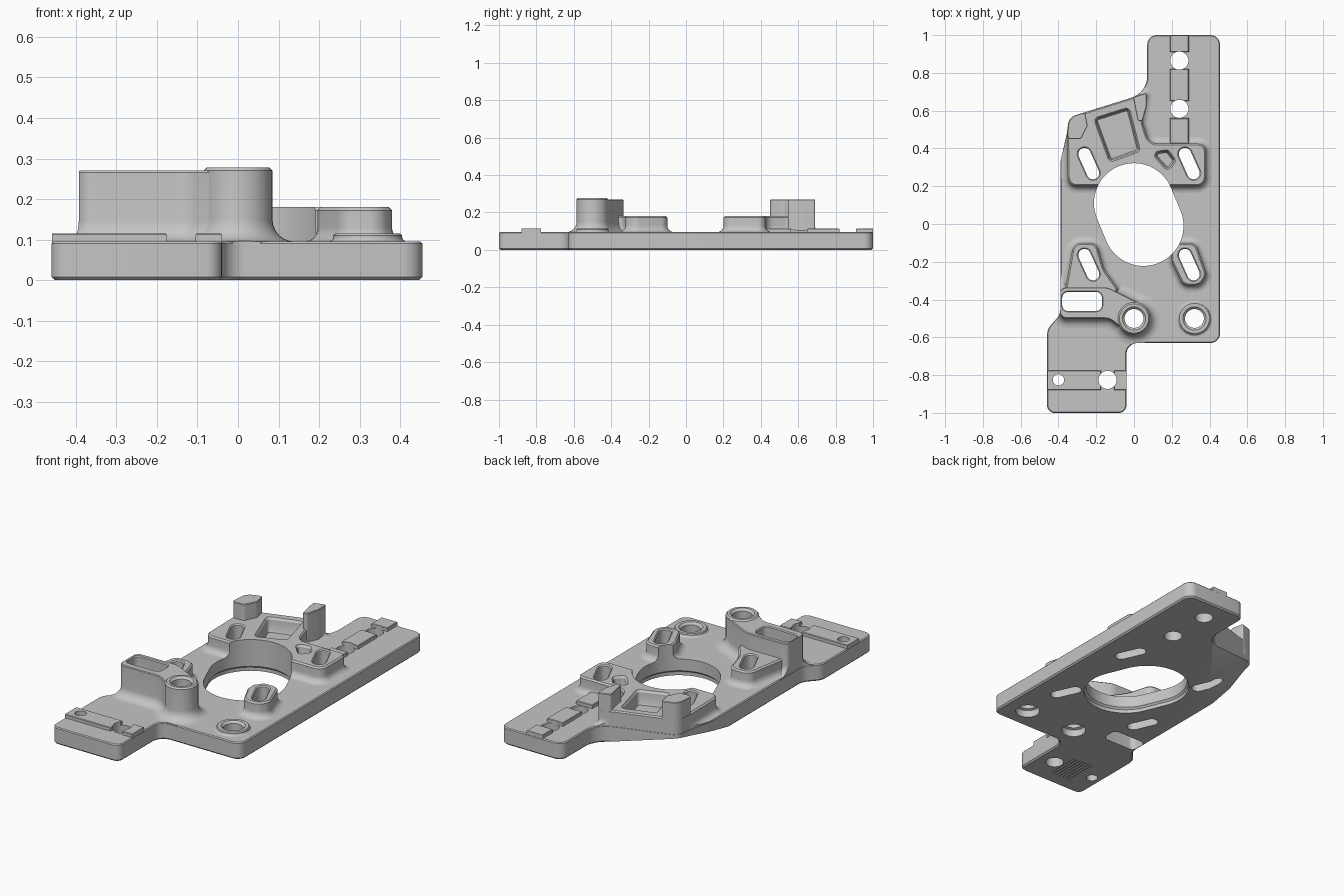
import bpy, bmesh, math
from mathutils import Vector

if "Cube" in bpy.data.objects:
    bpy.data.objects.remove(bpy.data.objects["Cube"], do_unlink=True)

grey = bpy.data.materials.new("machined grey")
grey.use_nodes = True
grey.diffuse_color = (0.56, 0.56, 0.56, 1)
grey.node_tree.nodes["Principled BSDF"].inputs["Base Color"].default_value = (0.56, 0.56, 0.56, 1)

TOP = 0.095     # top of the plate
STEP = 0.18     # low bosses
HIGH = 0.27     # tall block and posts


def rounded(corners, radius=0.03):
    """Polygon with circular corners; each corner is (x, y[, radius])."""
    out, n = [], len(corners)
    for i, corner in enumerate(corners):
        c, before, after = (Vector(corners[j % n][:2]) for j in (i, i - 1, i + 1))
        r = corner[2] if len(corner) > 2 else radius
        a, b = before - c, after - c
        half = a.angle(b) / 2
        t = min(r / math.tan(half), 0.48 * a.length, 0.48 * b.length)
        p, q, w = c + a.normalized() * t, c + b.normalized() * t, math.sin(half)
        for k in range(9):
            s = k / 8
            u, v, m = (1 - s) ** 2, s * s, 2 * s * (1 - s) * w
            out.append((p * u + c * m + q * v) / (u + v + m))
    return out


def capsule(p, q, r, steps=16):
    """Slot outline between two centres; a circle when they coincide."""
    p, q = Vector(p), Vector(q)
    d = q - p
    start = math.atan2(d.y, d.x) - math.pi / 2
    last = steps + 1 if d.length > 0 else steps
    return [c + Vector((math.cos(a), math.sin(a))) * r
            for c, turn in ((q, 0), (p, math.pi))
            for a in (start + turn + math.pi * k / steps for k in range(last))]


def circle(x, y, r):
    return capsule((x, y), (x, y), r)


def rect(x0, x1, y0, y1):
    return [Vector(p) for p in ((x0, y0), (x1, y0), (x1, y1), (x0, y1))]


def offset(pts, d):
    out, n = [], len(pts)
    for i, p in enumerate(pts):
        e, f = (p - pts[i - 1]).normalized(), (pts[(i + 1) % n] - p).normalized()
        n1, n2 = Vector((e.y, -e.x)), Vector((f.y, -f.x))
        out.append(p + (n1 + n2) * (d / max(0.3, 1 + n1.dot(n2))))
    return out


def add_loft(bm, pts, rings):
    """Stack offset copies of an outline; rings are (z, offset)."""
    area = sum(p.cross(pts[(i + 1) % len(pts)]) for i, p in enumerate(pts))
    if area < 0:
        pts = pts[::-1]
    loops = [[bm.verts.new((p.x, p.y, z)) for p in offset(pts, d)] for z, d in rings]
    n = len(pts)
    for lo, hi in zip(loops, loops[1:]):
        for i in range(n):
            bm.faces.new((lo[i], lo[(i + 1) % n], hi[(i + 1) % n], hi[i]))
    bm.faces.new(loops[0][::-1])
    bm.faces.new(loops[-1])


def make(name, bm):
    mesh = bpy.data.meshes.new(name)
    bm.to_mesh(mesh)
    bm.free()
    mesh.materials.append(grey)
    ob = bpy.data.objects.new(name, mesh)
    bpy.context.collection.objects.link(ob)
    return ob


def solid(name, pts, rings):
    bm = bmesh.new()
    add_loft(bm, pts, rings)
    return make(name, bm)


def boss(name, pts, top, flare, chamfer=0.008):
    """Raised pad with a fillet at its foot and a chamfered rim."""
    rings = [(0.06, flare)]
    if flare > 0:
        for k in range(7):
            t = math.pi / 2 * k / 6
            rings.append((TOP + flare * (1 - math.cos(t)), flare * (1 - math.sin(t))))
    rings += [(top - chamfer, 0), (top, -chamfer)]
    return solid(name, pts, rings)


# Base plate with two offset tabs
outline = rounded([(-0.46, -1, 0.04), (-0.04, -1, 0.04), (-0.04, -0.63, 0.06),
                   (0.455, -0.63, 0.05), (0.455, 1, 0.05), (0.07, 1, 0.05),
                   (0.07, 0.695, 0.12), (-0.345, 0.565, 0.06), (-0.355, 0.48, 0.1),
                   (-0.39, 0.33, 0.2), (-0.39, -0.48, 0.08), (-0.46, -0.555, 0.08)])
plate = solid("base_plate", outline, [(0, -0.008), (0.008, 0), (0.09, 0), (TOP, -0.005)])

# Raised bosses
parts = [
    boss("rear_bracket", rounded([
        (-0.35, 0.2, 0.05), (0.38, 0.2, 0.05), (0.38, 0.425, 0.04), (0.08, 0.425, 0.06),
        (0.04, 0.55, 0.1), (0.065, 0.694, 0.01), (-0.345, 0.565, 0.06), (-0.355, 0.48)]),
        STEP, 0.035),
    boss("front_slot_boss", rounded([
        (0.19, -0.1, 0.05), (0.325, -0.1, 0.05), (0.385, -0.27, 0.05),
        (0.35, -0.325, 0.05), (0.26, -0.325, 0.05), (0.2, -0.2, 0.05)]), STEP, 0.035),
    boss("side_slot_boss", rounded([
        (-0.37, -0.38), (-0.32, -0.1, 0.05), (-0.2, -0.1, 0.05),
        (-0.16, -0.24, 0.15), (-0.06, -0.38, 0.03)]), STEP, 0.035),
    boss("tall_block", rounded([
        (-0.395, -0.5, 0.04), (-0.13, -0.5, 0.08), (-0.04, -0.57, 0.03),
        (0.05, -0.5, 0.03), (0.04, -0.425, 0.03), (-0.14, -0.335, 0.1),
        (-0.395, -0.335, 0.04)]), HIGH, 0.05, 0.004),
    boss("tall_boss", circle(0, -0.5, 0.085), 0.278, 0.055),
    boss("corner_ring", circle(0.32, -0.5, 0.085), 0.115, 0.012, 0.005),
    boss("outer_post", rounded([
        (-0.355, 0.45, 0.02), (-0.28, 0.45, 0.02), (-0.245, 0.52, 0.02),
        (-0.26, 0.592, 0.01), (-0.345, 0.565, 0.06)]), HIGH, 0, 0.003),
    boss("inner_post", rounded([
        (0.02, 0.545, 0.01), (0.045, 0.545, 0.01), (0.066, 0.62, 0.03),
        (0.066, 0.694, 0.01), (-0.005, 0.672, 0.01)]), HIGH, 0, 0.003),
]

# Locating pads on both tabs
for i, (x0, x1) in enumerate(((-0.5, -0.175), (-0.105, 0))):
    parts.append(boss(f"front_tab_pad_{i + 1}", rect(x0, x1, -0.88, -0.775), 0.115, 0, 0.003))
for i, (y0, y1) in enumerate(((0.41, 0.56), (0.65, 0.82), (0.91, 1.05))):
    parts.append(boss(f"rear_tab_pad_{i + 1}", rect(0.19, 0.29, y0, y1), 0.115, 0, 0.003))

# Cutters: holes, slots and pockets
holes = bmesh.new()


def through(pts, rim, chamfer=0.01):
    add_loft(holes, pts, [(-0.1, 0), (rim - chamfer, 0), (rim, chamfer), (0.5, chamfer)])


add_loft(holes, capsule((0, 0.11), (0.05, -0.01), 0.212, 32),
         [(-0.1, 0.01), (0.02, 0.01), (0.03, 0), (0.5, 0)])
for x in (-0.262, 0.27):
    for y in (0.37, -0.165):
        through(capsule((x, y), (x + 0.045, y - 0.1), 0.033), STEP, 0.006)
through(rounded([(-0.38, -0.46), (-0.17, -0.46), (-0.17, -0.36), (-0.38, -0.36)]), HIGH, 0.005)
for x, rim in ((0, 0.278), (0.32, 0.115)):
    add_loft(holes, circle(x, -0.5, 0.05), [(-0.1, 0.014), (0.04, 0.014), (0.045, 0),
                                            (rim - 0.012, 0), (rim, 0.012), (0.5, 0.012)])
for x, y, r in ((-0.4, -0.825, 0.03), (-0.14, -0.825, 0.048), (0.24, 0.865, 0.048), (0.24, 0.61, 0.048)):
    add_loft(holes, circle(x, y, r), [(-0.1, 0), (0.5, 0)])
for pocket in ([(-0.13, 0.325), (0.035, 0.385), (-0.025, 0.62), (-0.215, 0.56)],
               [(0.18, 0.275), (0.225, 0.335), (0.18, 0.395), (0.085, 0.38)]):
    add_loft(holes, rounded(pocket, 0.025),
             [(0.1, -0.015), (0.11, -0.01), (0.168, -0.008), (STEP, 0), (0.5, 0)])
for i in range(7):
    x = -0.325 + i * 0.02
    add_loft(holes, rect(x, x + 0.009, -0.92, -0.73), [(-0.05, 0), (0.006, 0)])
hole_cutter = make("hole_cutter", holes)

# Sloped relief under the rear corner
relief = bmesh.new()
out = Vector((-0.789, 0.614, 0)) * 0.5
for p in (Vector((-0.39, 0.15, 0)), Vector((0.03, 0.69, 0))):
    for v in (p, p + out + Vector((0, 0, 0.165)), p - Vector((0, 0, 0.1)), p + out - Vector((0, 0, 0.1))):
        relief.verts.new(v)
bmesh.ops.convex_hull(relief, input=relief.verts[:])
bmesh.ops.recalc_face_normals(relief, faces=relief.faces[:])
relief_cutter = make("relief_cutter", relief)
edge_clip = solid("edge_clip", outline, [(-0.2, -0.001), (0.6, -0.001)])
cutters = [hole_cutter, relief_cutter, edge_clip]
for c in cutters:
    c.hide_render = True

# Cut every part, then drop the cutters
for ob in [plate] + parts:
    jobs = [(hole_cutter, "DIFFERENCE"), (relief_cutter, "DIFFERENCE")]
    if ob is not plate:
        jobs.insert(0, (edge_clip, "INTERSECT"))
    for cutter, operation in jobs:
        mod = ob.modifiers.new(operation.lower(), "BOOLEAN")
        mod.operation, mod.object, mod.solver = operation, cutter, "EXACT"
        mod.use_self = True
bpy.context.view_layer.update()
graph = bpy.context.evaluated_depsgraph_get()
results = [(ob, bpy.data.meshes.new_from_object(ob.evaluated_get(graph))) for ob in [plate] + parts]
for ob, mesh in results:
    ob.modifiers.clear()
    ob.data = mesh
for c in cutters:
    bpy.data.objects.remove(c, do_unlink=True)

bpy.ops.object.select_all(action="DESELECT")
for ob in [plate] + parts:
    ob.select_set(True)
bpy.context.view_layer.objects.active = plate
bpy.ops.object.shade_smooth_by_angle(angle=math.radians(30))
